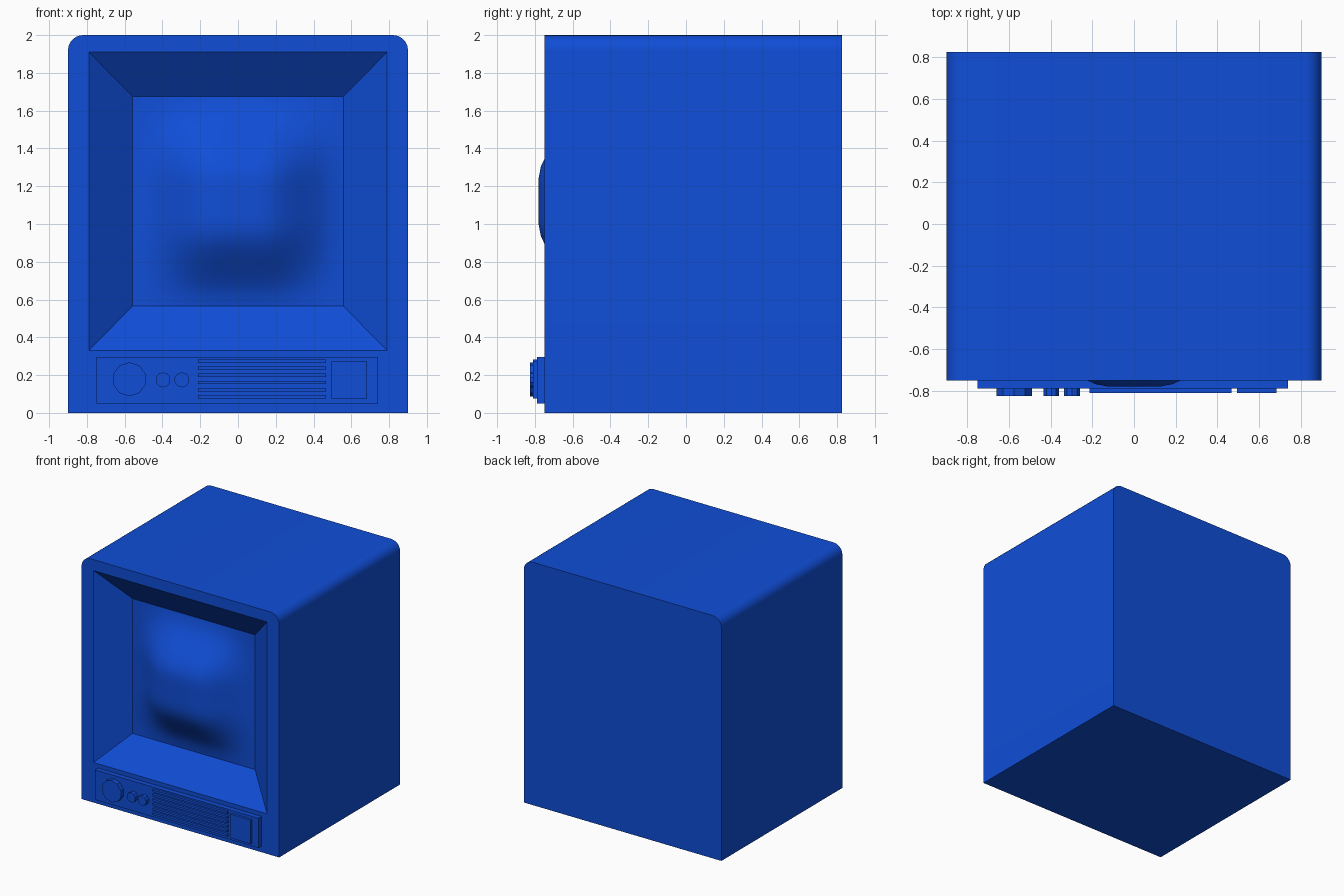
import bpy, bmesh, math
from mathutils import Matrix

if "Cube" in bpy.data.objects:
    bpy.data.objects.remove(bpy.data.objects["Cube"])

FRONT, BACK = -0.75, 0.825
blue = bpy.data.materials.new("blue_plastic")
blue.diffuse_color = (0.005, 0.075, 0.68, 1)
blue.use_nodes = True
blue.node_tree.nodes["Principled BSDF"].inputs["Base Color"].default_value = blue.diffuse_color


def finish(bm, name, smooth=None):
    bmesh.ops.recalc_face_normals(bm, faces=bm.faces)
    mesh = bpy.data.meshes.new(name)
    bm.to_mesh(mesh)
    bm.free()
    mesh.materials.append(blue)
    ob = bpy.data.objects.new(name, mesh)
    bpy.context.collection.objects.link(ob)
    if smooth:
        bpy.ops.object.select_all(action='DESELECT')
        ob.select_set(True)
        bpy.context.view_layer.objects.active = ob
        bpy.ops.object.shade_smooth_by_angle(angle=math.radians(smooth))
    return ob


def box(name, x0, x1, y0, y1, z0, z1):
    bm = bmesh.new()
    m = Matrix.Translation(((x0 + x1) / 2, (y0 + y1) / 2, (z0 + z1) / 2))
    m = m @ Matrix.Diagonal((x1 - x0, y1 - y0, z1 - z0, 1))
    bmesh.ops.create_cube(bm, size=1, matrix=m)
    return finish(bm, name)


def knob(name, x, z, r, y0, y1, sides):
    bm = bmesh.new()
    m = Matrix.Translation((x, (y0 + y1) / 2, z)) @ Matrix.Rotation(math.pi / 2, 4, 'X')
    bmesh.ops.create_cone(bm, cap_ends=True, segments=sides, radius1=r, radius2=r,
                          depth=y1 - y0, matrix=m)
    return finish(bm, name)


def ring(bm, pts, y):
    return [bm.verts.new((x, y, z)) for x, z in pts]


def bridge(bm, a, b):
    for i in range(len(a)):
        j = (i + 1) % len(a)
        bm.faces.new((a[i], a[j], b[j], b[i]))


def rect(x, z0, z1):
    return [(-x, z0), (x, z0), (x, z1), (-x, z1)]


# Cabinet with rounded top corners and a tapered recess in the front
R = 0.08
outline = [(-0.9, 0), (0.9, 0)]
for cx, start in ((0.9 - R, 0), (R - 0.9, 90)):
    for i in range(7):
        a = math.radians(start + i * 15)
        outline.append((cx + R * math.cos(a), 2 - R + R * math.sin(a)))
bm = bmesh.new()
front, back = ring(bm, outline, FRONT), ring(bm, outline, BACK)
bridge(bm, front, back)
bm.faces.new(back)
INNER = -0.575
opening = ring(bm, rect(0.79, 0.33, 1.91), FRONT)
inner = ring(bm, rect(0.558, 0.565, 1.675), INNER)
bridge(bm, opening, inner)
rim = [bm.edges.get((loop[i - 1], loop[i])) for loop in (front, opening) for i in range(len(loop))]
bmesh.ops.triangle_fill(bm, edges=rim, use_beauty=True)
finish(bm, "cabinet", 30)

# Bulging screen filling the recess
def bulge(u):
    t = max(0, (abs(u) - 0.22) / 0.78)
    return 1 - t * t * (3 - 2 * t)

bm = bmesh.new()
bmesh.ops.create_grid(bm, x_segments=18, y_segments=18, size=1)
for v in bm.verts:
    u, w = v.co.x, v.co.y
    v.co = (0.558 * u, INNER - 0.205 * bulge(u) * bulge(w), 1.12 + 0.555 * w)
screen = finish(bm, "screen", 60)
if screen.data.polygons[0].normal.y > 0:
    screen.data.flip_normals()

# Control panel with knobs, speaker slats and a square cover
P = -0.79
box("control_panel", -0.75, 0.74, P, FRONT, 0.05, 0.295)
knob("channel_knob", -0.575, 0.178, 0.09, -0.825, P, 10)
for i, x in enumerate((-0.397, -0.297)):
    knob(f"small_knob_{i + 1}", x, 0.175, 0.04, -0.825, P, 10)
for i in range(6):
    z = 0.077 + i * 0.0375
    box(f"speaker_slat_{i + 1}", -0.213, 0.467, -0.81, P, z, z + 0.018)
box("square_cover", 0.495, 0.683, -0.81, P, 0.075, 0.272)
